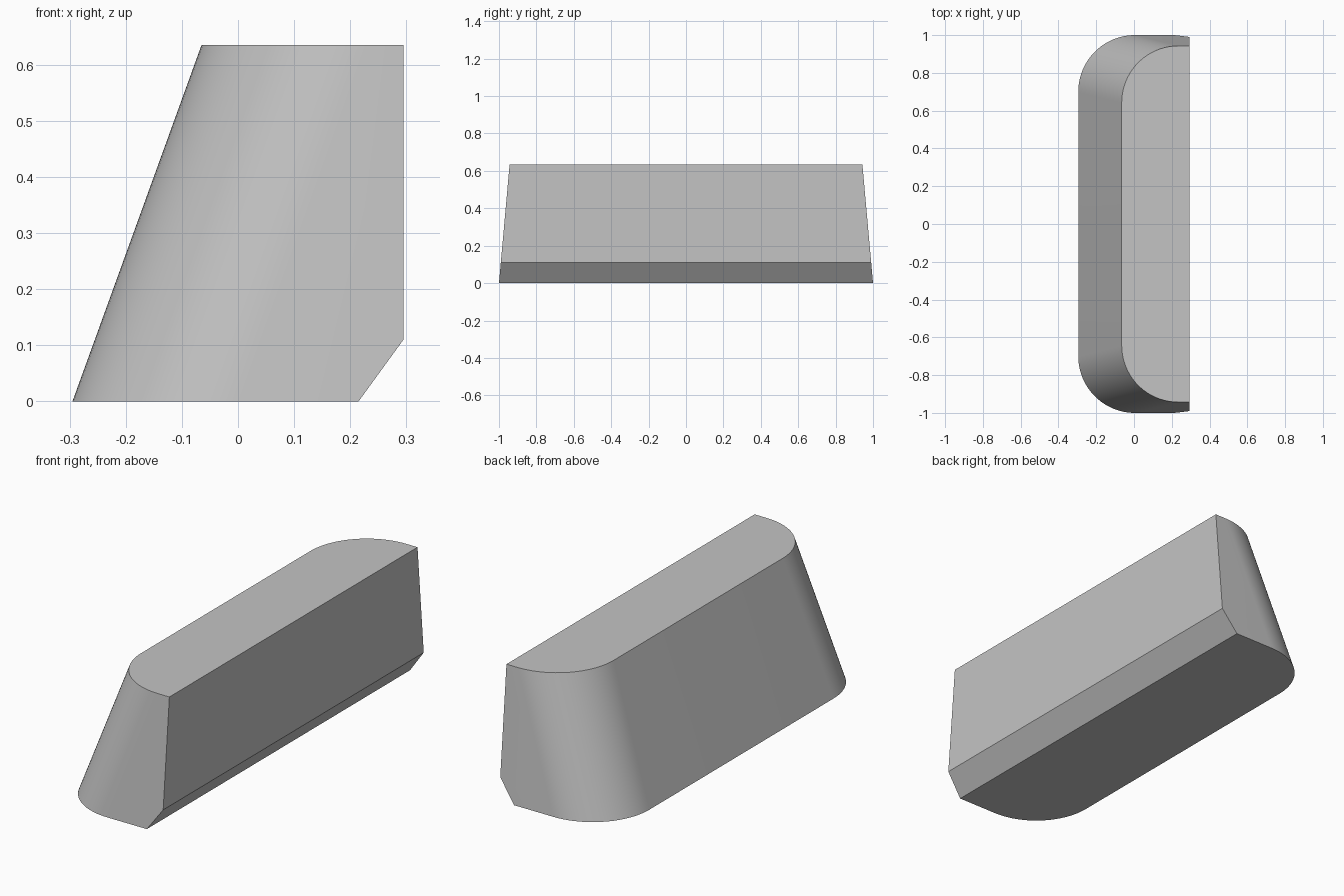
import bpy
import bmesh
from math import sin, cos, pi
from mathutils import Vector

cube = bpy.data.objects.get("Cube")
if cube:
    bpy.data.objects.remove(cube, do_unlink=True)

HEIGHT = 0.635
RADIUS = 0.3
STEPS = 24
BACK_X = 0.295


def outline(bm, x_min, half_y, z):
    """Slot-like outline with two rounded corners on the -x side."""
    points = [(0.6, half_y)]
    for side in (1, -1):
        arc = [(x_min + RADIUS * (1 - sin(a)), side * (half_y - RADIUS * (1 - cos(a))))
               for a in (pi / 2 * i / STEPS for i in range(STEPS + 1))]
        points += arc if side == 1 else arc[::-1]
    points.append((0.6, -half_y))
    return [bm.verts.new((x, y, z)) for x, y in points]


def slice_off(bm, point, normal):
    """Trim everything beyond a plane and cap the cut."""
    cut = bmesh.ops.bisect_plane(
        bm, geom=bm.verts[:] + bm.edges[:] + bm.faces[:], dist=1e-5,
        plane_co=point, plane_no=normal, clear_outer=True)
    edges = [e for e in cut["geom_cut"] if isinstance(e, bmesh.types.BMEdge)]
    bmesh.ops.edgeloop_fill(bm, edges=edges)


# Tapered body lofted between the lower and upper outlines
bm = bmesh.new()
lower = outline(bm, -0.295, 1.0, 0)
upper = outline(bm, -0.065, 0.943, HEIGHT)
count = len(lower)
for i in range(count):
    j = (i + 1) % count
    bm.faces.new((lower[i], lower[j], upper[j], upper[i]))
bm.faces.new(lower)
bm.faces.new(upper)

# Flat upright side and the sloped cut along its lower edge
slice_off(bm, Vector((BACK_X, 0, 0)), Vector((1, 0, 0)))
slice_off(bm, Vector((BACK_X, 0, 0.11)), Vector((0.11, 0, -0.08)).normalized())
bmesh.ops.recalc_face_normals(bm, faces=bm.faces[:])

mesh = bpy.data.meshes.new("tapered_block")
bm.to_mesh(mesh)
bm.free()
block = bpy.data.objects.new("tapered_block", mesh)
bpy.context.collection.objects.link(block)

# Plain grey material
grey = bpy.data.materials.new("plain_grey")
grey.use_nodes = True
colour = (0.55, 0.55, 0.55, 1)
grey.diffuse_color = colour
grey.node_tree.nodes["Principled BSDF"].inputs["Base Color"].default_value = colour
mesh.materials.append(grey)

# Smooth rounded corners with crisp edges
bpy.ops.object.select_all(action="DESELECT")
block.select_set(True)
bpy.context.view_layer.objects.active = block
bpy.ops.object.shade_smooth_by_angle(angle=pi / 9)
